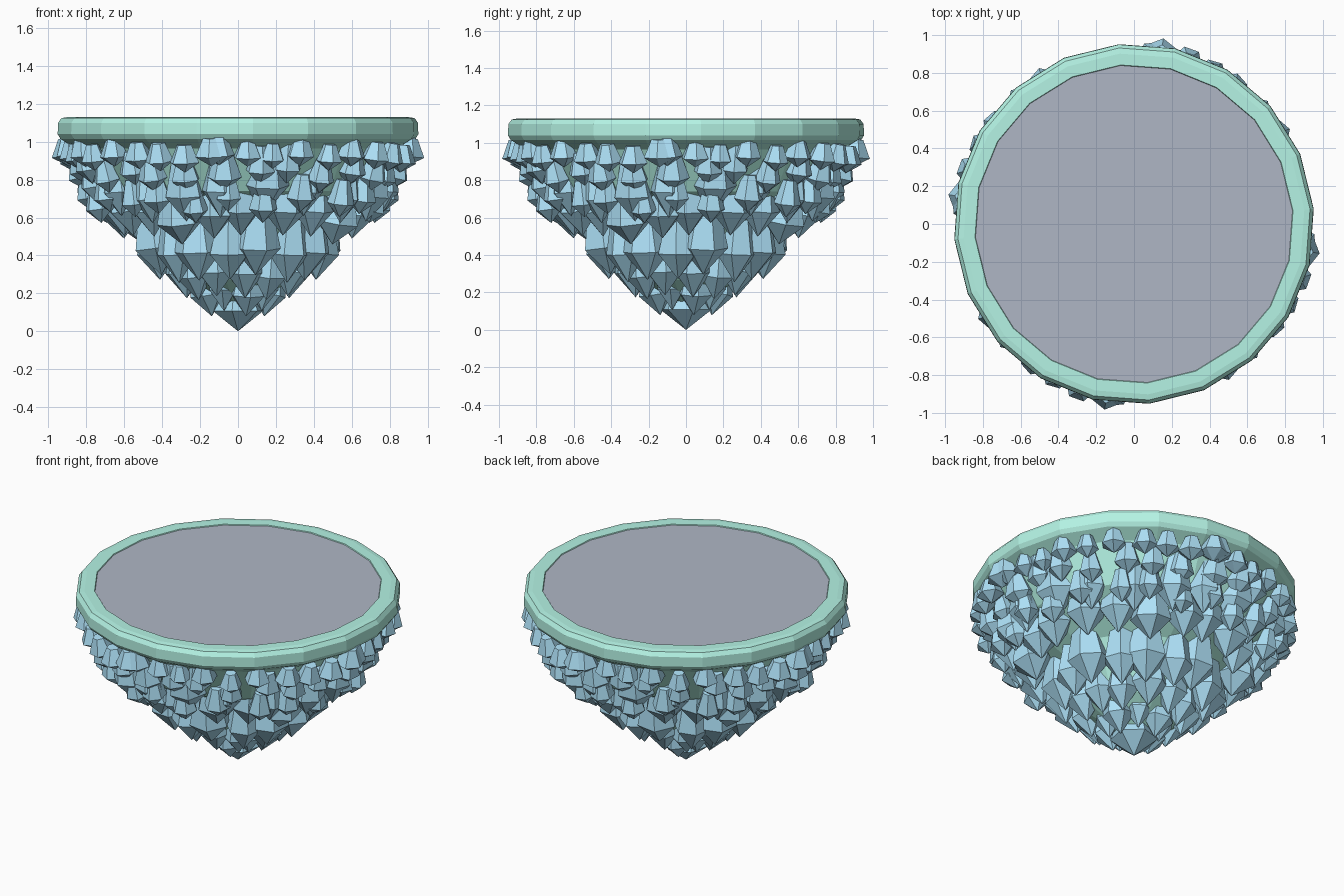
import bpy, bmesh, math, random
from mathutils import Matrix, Vector

if "Cube" in bpy.data.objects:
    bpy.data.objects.remove(bpy.data.objects["Cube"])

random.seed(7)
SIDES = 20
OFFSET = math.radians(4.8)


def material(name, rgb):
    m = bpy.data.materials.new(name)
    m.diffuse_color = (*rgb, 1)
    m.use_nodes = True
    m.node_tree.nodes["Principled BSDF"].inputs["Base Color"].default_value = m.diffuse_color
    return m


def finish(bm, name, mat):
    bmesh.ops.recalc_face_normals(bm, faces=bm.faces)
    me = bpy.data.meshes.new(name)
    bm.to_mesh(me)
    bm.free()
    me.materials.append(mat)
    ob = bpy.data.objects.new(name, me)
    bpy.context.collection.objects.link(ob)
    return ob


def lathe(name, profile, mat, cap_top=False, cap_bottom=False):
    bm = bmesh.new()
    rings = [[bm.verts.new((r * math.cos(OFFSET + i * math.tau / SIDES),
                            r * math.sin(OFFSET + i * math.tau / SIDES), z))
              for i in range(SIDES)] for r, z in profile]
    for a, b in zip(rings, rings[1:]):
        for i in range(SIDES):
            j = (i + 1) % SIDES
            bm.faces.new((a[i], a[j], b[j], b[i]))
    if cap_top:
        bm.faces.new(rings[0])
    if cap_bottom:
        bm.faces.new(rings[-1])
    return finish(bm, name, mat)


def crystal(bm, angle, radius, z_tip, height, half_width, tilt, spin, sides=6):
    """Gem that widens downward, then closes to a point at the bottom."""
    place = (Matrix.Rotation(angle, 4, 'Z') @ Matrix.Translation((radius, 0, z_tip))
             @ Matrix.Rotation(tilt, 4, 'Y'))
    tip = bm.verts.new(place @ Vector((0, 0, 0)))
    rings = []
    for h, r in ((0.36, 1.0), (1.0, 0.5)):
        rings.append([bm.verts.new(place @ Vector((
            half_width * r * math.cos(spin + i * math.tau / sides),
            half_width * r * math.sin(spin + i * math.tau / sides), h * height)))
            for i in range(sides)])
    low, top = rings
    for i in range(sides):
        j = (i + 1) % sides
        bm.faces.new((tip, low[j], low[i]))
        bm.faces.new((low[i], low[j], top[j], top[i]))
    bm.faces.new(top)


green = material("mint", (0.46, 0.90, 0.78))
blue = material("crystal_blue", (0.42, 0.75, 0.93))
slate = material("slate", (0.43, 0.47, 0.56))

# Rounded rim, top slab and hidden core
lathe("rim", [(0.84, 1.12), (0.845, 1.13), (0.905, 1.13), (0.935, 1.125), (0.953, 1.10),
              (0.955, 1.04), (0.94, 1.015), (0.86, 0.965)], green)
lathe("top_surface", [(0.842, 1.125)], slate, cap_top=True)
lathe("core", [(0.86, 0.965), (0.74, 0.74), (0.46, 0.56), (0.28, 0.27), (0.06, 0.12)],
      green, cap_bottom=True)

# Crystal rows: name, count per quarter, radius, tip z, height, half width, tilt
rows = [
    ("edge_crystals", 9, 0.875, 0.86, 0.15, 0.075, 0.15),
    ("upper_small_crystals", 7, 0.80, 0.75, 0.20, 0.08, 0.20),
    ("upper_long_crystals", 5, 0.72, 0.60, 0.40, 0.11, 0.15),
    ("middle_small_crystals", 6, 0.745, 0.60, 0.19, 0.075, 0.20),
    ("middle_crystals", 5, 0.59, 0.48, 0.36, 0.11, 0.15),
    ("lower_long_crystals", 4, 0.41, 0.27, 0.42, 0.115, 0.10),
    ("lower_crystals", 3, 0.27, 0.16, 0.38, 0.105, 0.12),
    ("bottom_crystals", 2, 0.14, 0.08, 0.30, 0.09, 0.12),
]
for name, count, r, z, h, w, tilt in rows:
    bm = bmesh.new()
    shift = random.random()
    for k in range(count):
        u = random.uniform
        args = (r + u(-0.02, 0.025), z + u(-0.03, 0.03), h * u(0.9, 1.1),
                w * u(0.88, 1.15), tilt + u(-0.08, 0.08), u(0, 1))
        base = (k + shift + u(-0.15, 0.15)) / count * math.pi / 2
        for quarter in range(4):
            crystal(bm, base + quarter * math.pi / 2, *args)
    finish(bm, name, blue)

# Four crystals that stick out furthest under the rim
bm = bmesh.new()
for quarter in range(4):
    crystal(bm, math.radians(-9) + quarter * math.pi / 2, 0.90, 0.87, 0.15, 0.09, 0.1, 0.0)
finish(bm, "outer_crystals", blue)

# Central hanging point
bm = bmesh.new()
crystal(bm, 0, 0, 0, 0.30, 0.14, 0, 0.3)
finish(bm, "bottom_point", blue)
